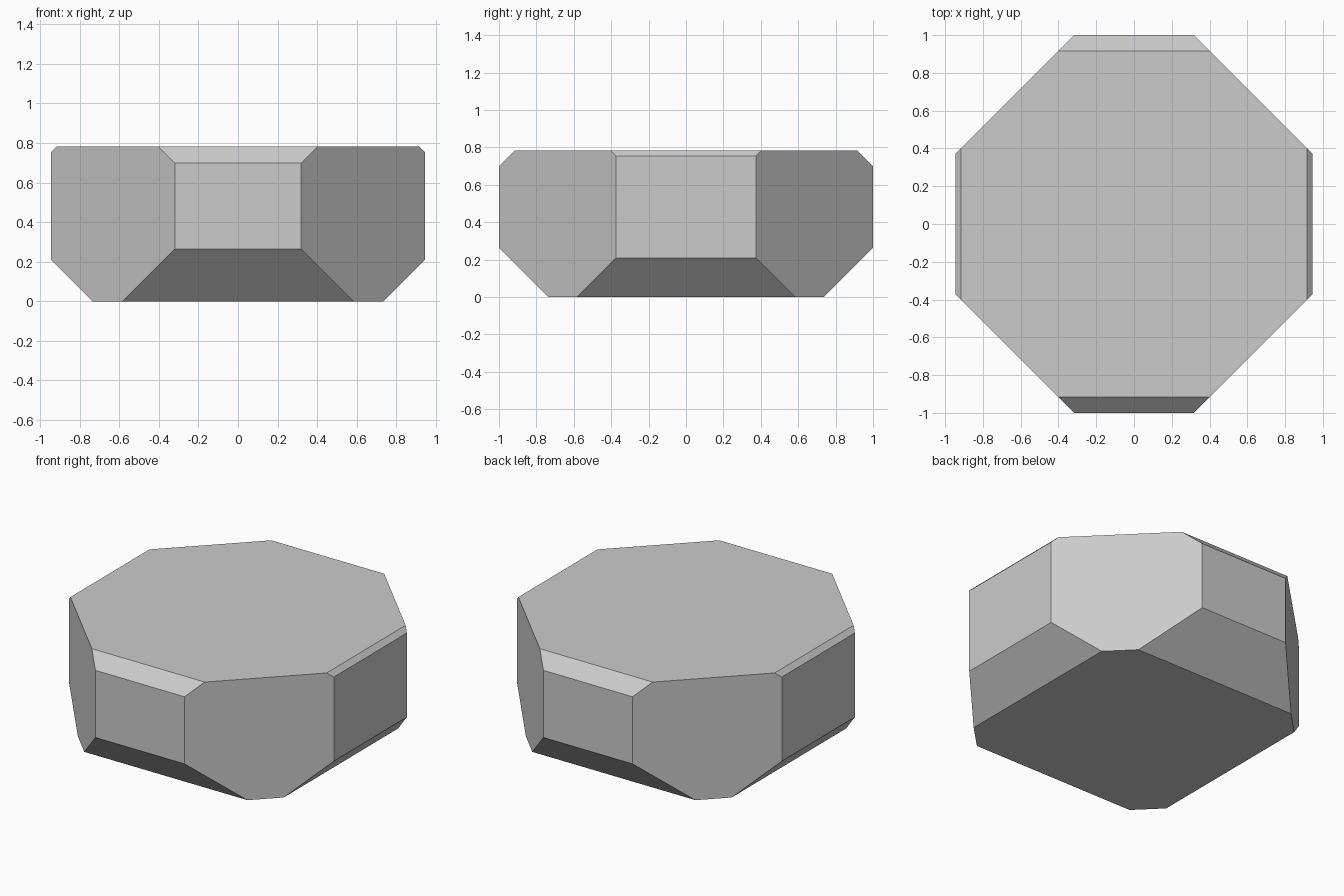
import bpy, bmesh
from mathutils import Vector

if "Cube" in bpy.data.objects:
    bpy.data.objects.remove(bpy.data.objects["Cube"])

HX, HY, H = 0.945, 1.0, 0.783

# Start from a box standing on the ground
bm = bmesh.new()
bmesh.ops.create_cube(bm, size=1)
for v in bm.verts:
    v.co = Vector((v.co.x * 2 * HX, v.co.y * 2 * HY, (v.co.z + 0.5) * H))


def slice_off(point, normal):
    """Cut away everything beyond the plane and cap the opening."""
    cut = bmesh.ops.bisect_plane(
        bm, geom=bm.verts[:] + bm.edges[:] + bm.faces[:], dist=1e-5,
        plane_co=point, plane_no=normal, clear_outer=True)
    edges = [e for e in cut["geom_cut"] if isinstance(e, bmesh.types.BMEdge)]
    bmesh.ops.contextual_create(bm, geom=edges)


for s in (-1, 1):
    # Upright corner facets
    for t in (-1, 1):
        slice_off((s * 1.318, 0, 0), (s, t, 0))
    # Small top bevels and large undercut bevels
    slice_off((s * 0.915, 0, H), (s, 0, 1))
    slice_off((0, s * 0.915, H), (0, s, 1))
    slice_off((s * 0.735, 0, 0), (s, 0, -1))
    slice_off((0, s * 0.735, 0), (0, s, -1))

bmesh.ops.recalc_face_normals(bm, faces=bm.faces[:])
mesh = bpy.data.meshes.new("faceted_block")
bm.to_mesh(mesh)
bm.free()
bpy.context.collection.objects.link(bpy.data.objects.new("faceted_block", mesh))
